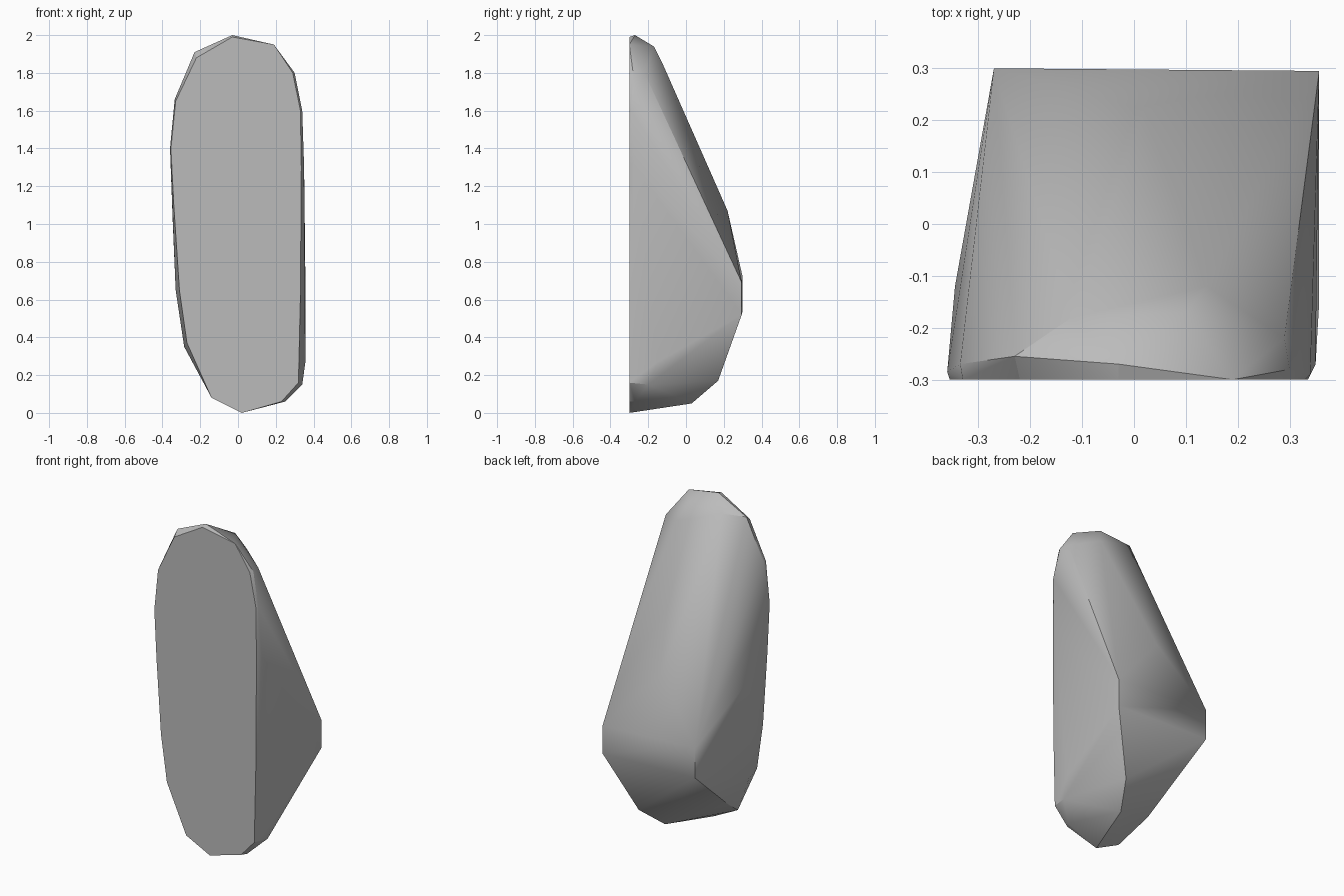
import bpy
import bmesh
import math

# Remove the default object only
default_cube = bpy.data.objects.get("Cube")
if default_cube:
    bpy.data.objects.remove(default_cube, do_unlink=True)


def make_material(name, color):
    """Plain flat colour for both viewport and render."""
    material = bpy.data.materials.new(name)
    material.use_nodes = True
    material.diffuse_color = color
    material.node_tree.nodes["Principled BSDF"].inputs["Base Color"].default_value = color
    return material


def hull_object(name, points, material):
    """Faceted solid wrapped around the given corner points."""
    bm = bmesh.new()
    for point in points:
        bm.verts.new(point)
    result = bmesh.ops.convex_hull(bm, input=bm.verts[:])
    unused = [v for v in result["geom_interior"] if isinstance(v, bmesh.types.BMVert)]
    bmesh.ops.delete(bm, geom=unused, context="VERTS")
    bmesh.ops.dissolve_limit(bm, angle_limit=math.radians(1), verts=bm.verts[:], edges=bm.edges[:])
    bmesh.ops.recalc_face_normals(bm, faces=bm.faces[:])
    mesh = bpy.data.meshes.new(name)
    bm.to_mesh(mesh)
    bm.free()
    mesh.materials.append(material)
    obj = bpy.data.objects.new(name, mesh)
    bpy.context.collection.objects.link(obj)
    return obj


# Flat split face of the stone, outline as (x, z)
front_y = -0.3
split_face = [
    (0.02, 0), (0.23, 0.06), (0.32, 0.16), (0.33, 0.6), (0.335, 1.3),
    (0.33, 1.6), (0.29, 1.8), (0.19, 1.95), (-0.03, 1.99), (-0.22, 1.88),
    (-0.33, 1.65), (-0.355, 1.4), (-0.34, 1.1), (-0.31, 0.65),
    (-0.27, 0.37), (-0.14, 0.08),
]

# Rounded crown
crown = [
    (-0.03, -0.27, 2), (-0.23, -0.255, 1.91), (0.1, -0.17, 1.94),
    (-0.12, -0.18, 1.93), (0.14, -0.12, 1.84), (0.29, -0.22, 1.8),
    (0.3, -0.28, 1.8), (0.34, -0.29, 1.6), (-0.335, -0.27, 1.66),
]

# Side walls
sides = [
    (-0.36, -0.285, 1.4), (-0.345, -0.12, 1), (-0.33, -0.15, 0.65),
    (0.35, -0.27, 1.3), (0.357, -0.15, 0.27), (0.34, -0.2, 0.15),
]

# Blunt ridge across the back
ridge = [
    (-0.27, 0.3, 0.72), (-0.27, 0.3, 0.54), (0.02, 0.22, 1.07),
    (0.357, 0.295, 0.69), (0.357, 0.295, 0.52),
]

# Tapered foot
foot = [
    (0.2, 0.17, 0.17), (0.12, 0.03, 0.05), (0.25, -0.27, 0.06),
    (-0.2, -0.12, 0.2), (-0.285, -0.2, 0.35),
]

stone_grey = make_material("stone_grey", (0.5, 0.5, 0.5, 1))
corners = [(x, front_y, z) for x, z in split_face] + crown + sides + ridge + foot
stone = hull_object("standing_stone", corners, stone_grey)

# Soft facets with crisp main edges
bpy.ops.object.select_all(action="DESELECT")
stone.select_set(True)
bpy.context.view_layer.objects.active = stone
bpy.ops.object.shade_smooth_by_angle(angle=math.radians(30))
